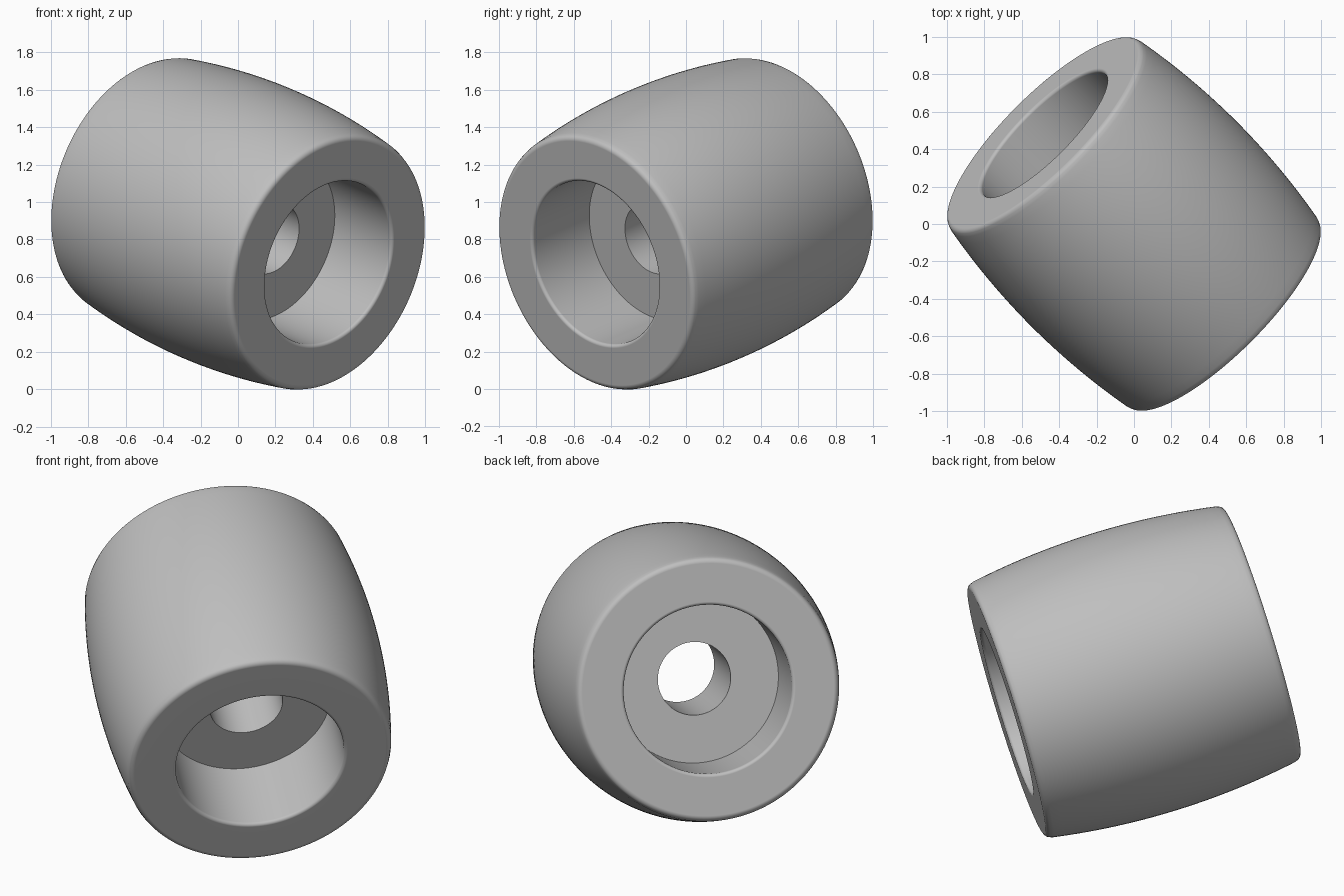
import bpy, bmesh
from math import cos, sin, pi, radians, sqrt
from mathutils import Vector

if "Cube" in bpy.data.objects:
    bpy.data.objects.remove(bpy.data.objects["Cube"])

HALF = 0.717      # half length of the roller along its axis
R_MID = 0.775     # radius at the belly
R_END = 0.711     # radius at the end faces
R_POCKET = 0.457  # radius of the recess in each end
R_BORE = 0.198    # radius of the through hole
WEB = 0.267       # half thickness of the wall between the recesses
SEGMENTS = 144


def fillet(r, t, radius, start, end, steps=8):
    """Arc points in (radius, height) around a centre, angles in degrees."""
    angles = [radians(start + (end - start) * i / steps) for i in range(steps + 1)]
    return [(r + radius * cos(a), t + radius * sin(a)) for a in angles]


def belly(t):
    """Radius of the bulged outer wall at height t."""
    sag = R_MID - R_END
    curve = (HALF ** 2 + sag ** 2) / (2 * sag)
    return R_MID - curve + sqrt(curve ** 2 - t ** 2)


# Upper half of the cross-section, from the belly over the end to the bore
rim, lip = 0.03, 0.018
top = [(belly(t), t) for t in [HALF * 0.95 * i / 14 for i in range(1, 15)]]
top += fillet(R_END - rim + 0.002, HALF - rim, rim, 12, 90)
top += fillet(R_POCKET + lip, HALF - lip, lip, 90, 180)
top += [(R_POCKET, WEB), (R_BORE, WEB)]
profile = [(R_MID, 0)] + top + [(r, -t) for r, t in reversed(top)]

# Revolve the cross-section into a closed ring
bm = bmesh.new()
rings = []
for i in range(SEGMENTS):
    a = 2 * pi * i / SEGMENTS
    rings.append([bm.verts.new((r * cos(a), r * sin(a), t)) for r, t in profile])
n = len(profile)
for i, ring in enumerate(rings):
    following = rings[(i + 1) % SEGMENTS]
    for j in range(n):
        k = (j + 1) % n
        bm.faces.new((ring[j], following[j], following[k], ring[k]))
bmesh.ops.recalc_face_normals(bm, faces=bm.faces)
mesh = bpy.data.meshes.new("barrel_roller")
bm.to_mesh(mesh)
bm.free()

# Plain grey material
grey = bpy.data.materials.new("plain grey")
grey.use_nodes = True
colour = (0.52, 0.52, 0.52, 1)
grey.diffuse_color = colour
grey.node_tree.nodes["Principled BSDF"].inputs["Base Color"].default_value = colour
mesh.materials.append(grey)

# Tilted placement
roller = bpy.data.objects.new("barrel_roller", mesh)
bpy.context.collection.objects.link(roller)
axis = Vector((0.676, -0.676, -0.293))
roller.rotation_euler = axis.to_track_quat("Z", "Y").to_euler()
roller.location = (0, 0, 0.883)

# Smooth walls with crisp pocket floors
bpy.ops.object.select_all(action="DESELECT")
roller.select_set(True)
bpy.context.view_layer.objects.active = roller
bpy.ops.object.shade_smooth_by_angle(angle=radians(30))
normals = roller.modifiers.new("flat ends", "WEIGHTED_NORMAL")
normals.keep_sharp = True
